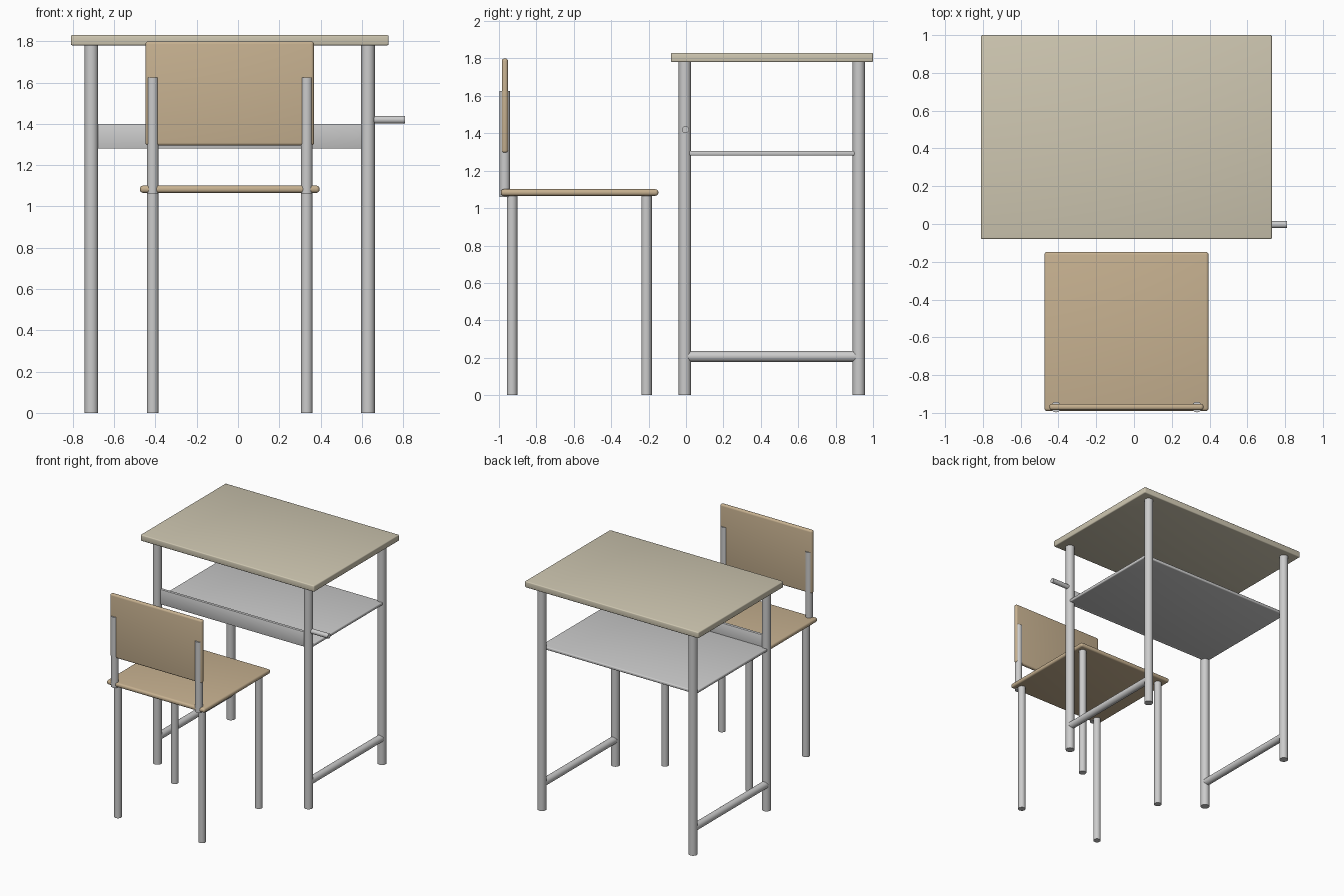
import bpy, math
from mathutils import Vector

if "Cube" in bpy.data.objects:
    bpy.data.objects.remove(bpy.data.objects["Cube"])

CX = -0.04  # shared centre line of desk and chair


def material(name, color):
    m = bpy.data.materials.new(name)
    m.diffuse_color = (*color, 1)
    m.use_nodes = True
    m.node_tree.nodes["Principled BSDF"].inputs["Base Color"].default_value = m.diffuse_color
    return m


desk_wood = material("pale_wood", (0.62, 0.57, 0.44))
chair_wood = material("warm_wood", (0.57, 0.44, 0.28))


def board(name, lo, hi, bevel=0.0, segments=3, mat=None):
    lo, hi = Vector(lo), Vector(hi)
    bpy.ops.mesh.primitive_cube_add(size=1, location=(lo + hi) / 2)
    ob = bpy.context.object
    ob.name = name
    ob.scale = hi - lo
    bpy.ops.object.transform_apply(location=False, rotation=False, scale=True)
    if bevel:
        mod = ob.modifiers.new("rounded_edges", 'BEVEL')
        mod.width, mod.segments = bevel, segments
        bpy.ops.object.modifier_apply(modifier=mod.name)
        bpy.ops.object.shade_smooth_by_angle(angle=math.radians(40))
    if mat:
        ob.data.materials.append(mat)
    return ob


def tube(name, a, b, r):
    a, b = Vector(a), Vector(b)
    bpy.ops.mesh.primitive_cylinder_add(vertices=24, radius=r, depth=(b - a).length,
                                        location=(a + b) / 2)
    ob = bpy.context.object
    ob.name = name
    ob.rotation_euler = (b - a).to_track_quat('Z', 'Y').to_euler()
    bpy.ops.object.shade_smooth_by_angle(angle=math.radians(40))
    return ob


# Desk top, shelf and shelf front panel
board("desk_top", (-0.81, -0.08, 1.78), (0.73, 1.0, 1.83), 0.008, 3, desk_wood)
board("desk_shelf", (CX - 0.692, 0.0, 1.28), (CX + 0.692, 0.915, 1.305), 0.008)
board("shelf_front_panel", (CX - 0.67, -0.012, 1.28), (CX + 0.67, 0.012, 1.40), 0.004, 2)

# Desk legs and side rails
for side, s in (("left", -1), ("right", 1)):
    x = CX + s * 0.67
    for end, y in (("front", -0.006), ("back", 0.924)):
        tube(f"desk_{end}_{side}_leg", (x, y, 0), (x, y, 1.785), 0.033)
    tube(f"desk_{side}_rail", (x, -0.006, 0.207), (x, 0.924, 0.207), 0.029)

# Bag hook on the right front leg
tube("bag_hook", (0.63, -0.003, 1.42), (0.81, -0.003, 1.42), 0.019)

# Chair seat and backrest
board("chair_seat", (-0.475, -0.99, 1.066), (0.395, -0.148, 1.101), 0.015, 4, chair_wood)
board("chair_backrest", (CX - 0.408, -0.985, 1.295), (CX + 0.408, -0.952, 1.80), 0.014, 4, chair_wood)

# Chair legs and backrest posts
for side, s in (("left", -1), ("right", 1)):
    x = CX + s * 0.373
    for end, y in (("back", -0.93), ("front", -0.211)):
        tube(f"chair_{end}_{side}_leg", (x, y, 0), (x, y, 1.075), 0.028)
    tube(f"backrest_{side}_post", (x, -0.969, 1.06), (x, -0.969, 1.625), 0.028)
